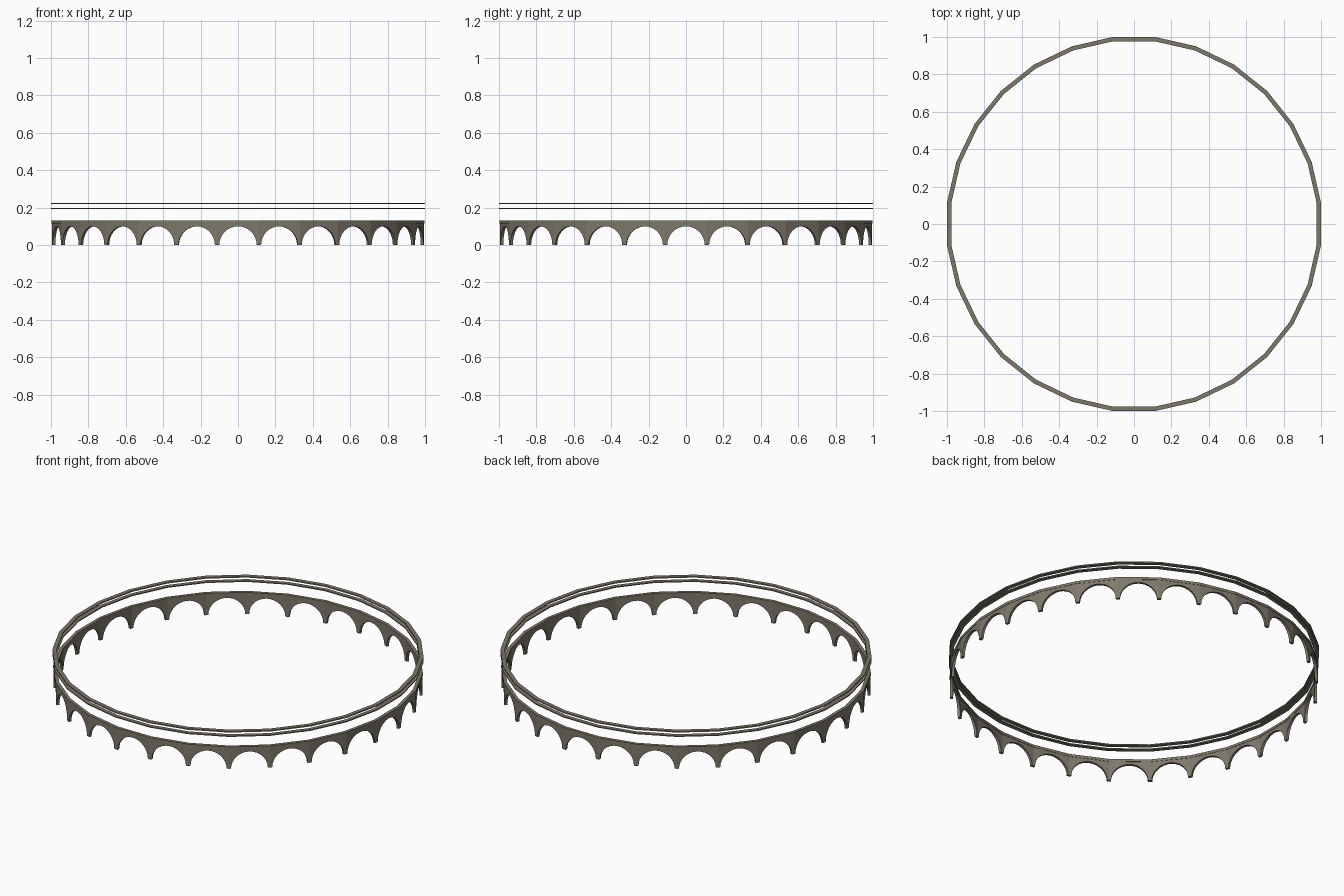
import bpy, bmesh, math

if "Cube" in bpy.data.objects:
    bpy.data.objects.remove(bpy.data.objects["Cube"])

N = 28                       # sides of the ring, one arch per side
HALF = math.pi / N


def material(name, rgb):
    m = bpy.data.materials.new(name)
    m.diffuse_color = (*rgb, 1)
    m.use_nodes = True
    m.node_tree.nodes["Principled BSDF"].inputs["Base Color"].default_value = m.diffuse_color
    return m


stone = material("weathered_stone", (0.21, 0.188, 0.147))


def finish(name, bm):
    bmesh.ops.remove_doubles(bm, verts=bm.verts, dist=1e-5)
    bmesh.ops.recalc_face_normals(bm, faces=bm.faces)
    me = bpy.data.meshes.new(name)
    bm.to_mesh(me)
    bm.free()
    me.materials.append(stone)
    ob = bpy.data.objects.new(name, me)
    bpy.context.collection.objects.link(ob)
    return ob


def ring(name, r_in, r_out, z0, z1):
    """Square-section polygonal hoop; radii are measured to the flat sides."""
    bm = bmesh.new()
    loops = []
    for i in range(N):
        a = (2 * i + 1) * HALF
        loops.append([bm.verts.new((r / math.cos(HALF) * math.cos(a),
                                    r / math.cos(HALF) * math.sin(a), z))
                      for r, z in ((r_in, z0), (r_out, z0), (r_out, z1), (r_in, z1))])
    for i in range(N):
        a, b = loops[i], loops[(i + 1) % N]
        for k in range(4):
            j = (k + 1) % 4
            bm.faces.new((a[k], b[k], b[j], a[j]))
    return finish(name, bm)


def arcade(name, r_in, r_out, top, arch_r, steps=16):
    """Straight wall panels, each pierced by a half-round arch, mitred at the corners."""
    bm = bmesh.new()
    for i in range(N):
        ang = 2 * i * HALF
        c, s = math.cos(ang), math.sin(ang)

        def vert(r, t, z):
            return bm.verts.new((r * c - t * s, r * s + t * c, z))

        rows = []
        for r in (r_in, r_out):
            w = r * math.tan(HALF)
            low = [(-w, 0)]
            low += [(-arch_r * math.cos(math.pi * k / steps),
                     arch_r * math.sin(math.pi * k / steps)) for k in range(steps + 1)]
            low += [(w, 0)]
            rows.append(([vert(r, t, z) for t, z in low],
                         [vert(r, t, top) for t, z in low]))
        (li, ti), (lo, to) = rows
        for k in range(len(li) - 1):
            bm.faces.new((lo[k], lo[k + 1], to[k + 1], to[k]))   # outside
            bm.faces.new((li[k + 1], li[k], ti[k], ti[k + 1]))   # inside
            bm.faces.new((li[k], li[k + 1], lo[k + 1], lo[k]))   # arch underside, feet
            bm.faces.new((ti[k + 1], ti[k], to[k], to[k + 1]))   # top
    return finish(name, bm)


# Arched wall with its thin cap course
arcade("arched_wall", 0.979, 0.994, 0.118, 0.1)
ring("wall_cap", 0.977, 0.996, 0.116, 0.131)

# Two thin hoops floating above the wall
ring("lower_rail", 0.977, 1.0, 0.193, 0.199)
ring("upper_rail", 0.977, 1.0, 0.219, 0.226)
